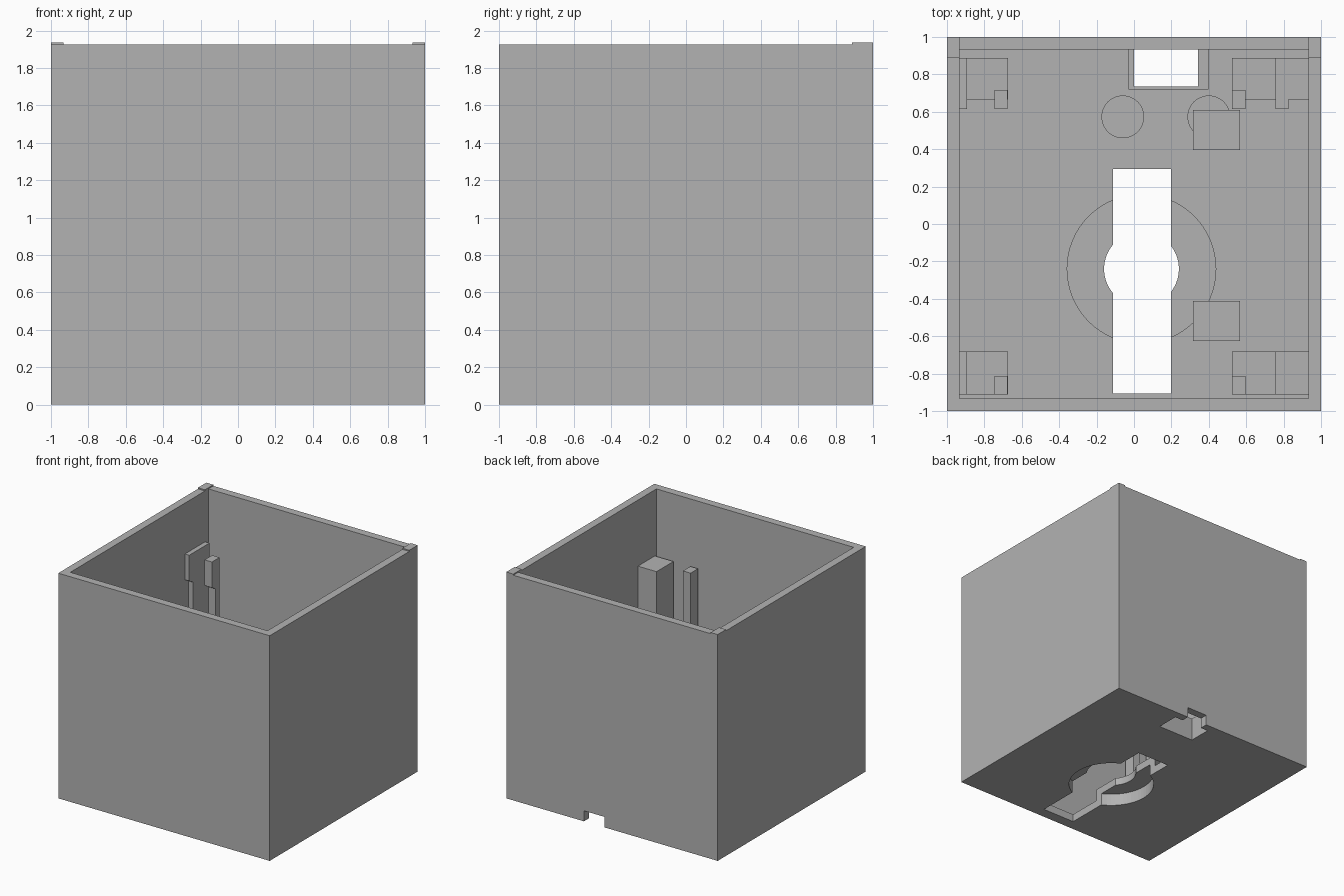
import bpy, bmesh, math

if "Cube" in bpy.data.objects:
    bpy.data.objects.remove(bpy.data.objects["Cube"])

grey = bpy.data.materials.new("light grey plastic")
grey.diffuse_color = (0.45, 0.45, 0.45, 1)
grey.use_nodes = True
grey.node_tree.nodes["Principled BSDF"].inputs["Base Color"].default_value = grey.diffuse_color

W = 0.067          # wall and floor thickness
TOP = 1.925        # rim height
IN = 1 - W         # inner half width


def finish(name, bm):
    bmesh.ops.recalc_face_normals(bm, faces=bm.faces)
    me = bpy.data.meshes.new(name)
    bm.to_mesh(me)
    bm.free()
    me.materials.append(grey)
    ob = bpy.data.objects.new(name, me)
    bpy.context.collection.objects.link(ob)
    return ob


def box(name, x0, x1, y0, y1, z0, z1):
    bm = bmesh.new()
    bmesh.ops.create_cube(bm, size=1)
    for v in bm.verts:
        v.co.x = x1 if v.co.x > 0 else x0
        v.co.y = y1 if v.co.y > 0 else y0
        v.co.z = z1 if v.co.z > 0 else z0
    return finish(name, bm)


def disc(name, x, y, r, z0, z1, n=64):
    bm = bmesh.new()
    bmesh.ops.create_cone(bm, cap_ends=True, segments=n, radius1=r, radius2=r, depth=z1 - z0)
    bmesh.ops.translate(bm, verts=bm.verts, vec=(x, y, (z0 + z1) / 2))
    return finish(name, bm)


def extrude_x(name, x0, x1, profile):
    """Prism along x from a (y, z) profile."""
    bm = bmesh.new()
    face = bm.faces.new([bm.verts.new((x0, y, z)) for y, z in profile])
    ext = bmesh.ops.extrude_face_region(bm, geom=[face])
    moved = [g for g in ext["geom"] if isinstance(g, bmesh.types.BMVert)]
    bmesh.ops.translate(bm, verts=moved, vec=(x1 - x0, 0, 0))
    return finish(name, bm)


def cut(ob, cutters):
    for c in cutters:
        m = ob.modifiers.new("cut", "BOOLEAN")
        m.operation, m.solver, m.object = "DIFFERENCE", "EXACT", c
    bpy.context.view_layer.update()
    dg = bpy.context.evaluated_depsgraph_get()
    me = bpy.data.meshes.new_from_object(ob.evaluated_get(dg))
    ob.modifiers.clear()
    ob.data = me


# cutters
CX, CY = 0.04, -0.24
cavity = box("cavity_cutter", -IN, IN, -IN, IN, W, 3)
slot = box("slot_cutter", -0.113, 0.197, -0.907, 0.293, -0.2, 0.5)
recess = disc("recess_cutter", CX, CY, 0.345, -0.2, 0.105)
eye = disc("eye_cutter", CX, CY, 0.2, -0.2, 0.5)
port = box("port_cutter", 0, 0.343, 0.735, IN, -0.2, 0.5)
notch = box("notch_cutter", 0.07, 0.265, 0.9, 1.2, -0.2, 0.09)
cutters = [cavity, slot, recess, eye, port, notch]

# open box with hanging slot, cable port and cable notch
shell = box("box_shell", -1, 1, -1, 1, 0, TOP)
cut(shell, cutters)

# raised round housing over the underside recess
housing = disc("round_housing", CX, CY, 0.4, W, 0.17)
cut(housing, [slot, recess, eye])

# collar around the cable port
collar = box("port_collar", -0.03, 0.397, 0.718, IN, W, 0.2)
cut(collar, [port])

for c in cutters:
    bpy.data.objects.remove(c, do_unlink=True)

# rim tabs in the back corners
for side, x in (("left", -1), ("right", IN)):
    box("rim_tab_" + side, x, x + W, 0.887, 1, TOP, 1.935)

# round floor bosses
for side, x in (("left", -0.06), ("right", 0.4)):
    disc("floor_boss_" + side, x, 0.573, 0.114, W, 0.15, 48)

# square support posts
for side, y in (("front", -0.625), ("back", 0.396)):
    box("support_post_" + side, 0.315, 0.567, y, y + 0.213, W, 0.4)

BASE, FRONT_Z, BACK_Z, HOOK_Z = 0.4, 1.36, 1.49, 1.27


def hooked(name, x0, x1, back):
    """Upright with a catch at its top facing the front."""
    extrude_x(name, x0, x1, [(back, W), (back, BACK_Z), (0.615, BACK_Z),
                             (0.615, HOOK_Z), (0.665, HOOK_Z - 0.03), (0.665, W)])


# four board holders: a low base, an outer wall and an inner post
for side, outer, base, post in (
        ("left", (-IN, -0.892), (-0.892, -0.675), (-0.747, -0.677)),
        ("right", (0.757, IN), (0.525, 0.757), (0.525, 0.597))):
    box("front_holder_base_" + side, *base, -0.912, -0.683, W, BASE)
    box("front_holder_wall_" + side, *outer, -0.912, -0.683, W, FRONT_Z)
    box("front_holder_post_" + side, *post, -0.912, -0.812, W, FRONT_Z)
    box("back_holder_base_" + side, *base, 0.665, 0.888, W, BASE)
    hooked("back_holder_post_" + side, *post, 0.717)
    if side == "left":
        hooked("back_holder_wall_left", *outer, 0.888)
    else:
        hooked("back_holder_wall_right", 0.757, 0.826, 0.888)
        box("back_holder_block_right", 0.826, IN, 0.665, 0.888, W, BACK_Z)
